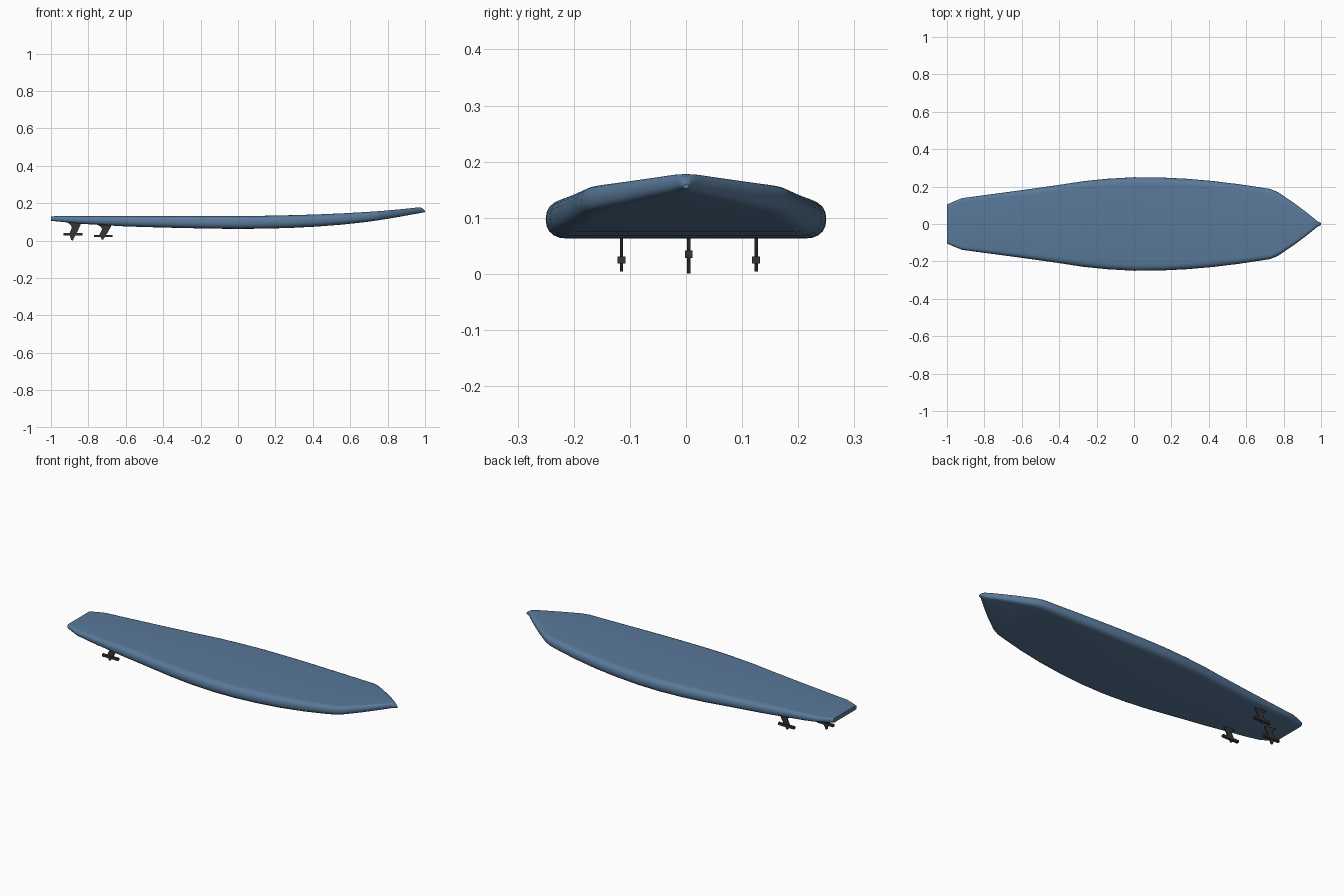
import bpy, bmesh, math
from mathutils import Vector

if "Cube" in bpy.data.objects:
    bpy.data.objects.remove(bpy.data.objects["Cube"])


def material(name, color):
    m = bpy.data.materials.new(name)
    m.diffuse_color = (*color, 1)
    m.use_nodes = True
    m.node_tree.nodes["Principled BSDF"].inputs["Base Color"].default_value = m.diffuse_color
    return m


def finish(name, bm, mat, angle=None):
    bmesh.ops.recalc_face_normals(bm, faces=bm.faces[:])
    me = bpy.data.meshes.new(name)
    bm.to_mesh(me)
    bm.free()
    ob = bpy.data.objects.new(name, me)
    bpy.context.collection.objects.link(ob)
    me.materials.append(mat)
    if angle:
        bpy.ops.object.select_all(action='DESELECT')
        ob.select_set(True)
        bpy.context.view_layer.objects.active = ob
        bpy.ops.object.shade_smooth_by_angle(angle=math.radians(angle))
    return ob


blue = material("board_blue", (0.10, 0.19, 0.32))
dark = material("fin_dark", (0.035, 0.035, 0.035))

# Board stations: x, half width, bottom z, top z
STATIONS = [
    (-1.0, .104, .106, .130), (-.96, .122, .102, .131), (-.92, .138, .098, .131),
    (-.84, .149, .090, .131), (-.6, .181, .076, .132), (-.4, .209, .070, .132),
    (-.27, .229, .067, .132), (-.14, .242, .064, .132), (0, .250, .063, .132),
    (.14, .249, .064, .133), (.28, .242, .068, .136), (.42, .230, .075, .140),
    (.56, .213, .086, .146), (.68, .195, .099, .153), (.73, .187, .106, .156),
    (.77, .170, .112, .159), (.85, .116, .125, .166), (.92, .064, .138, .173),
    (.955, .036, .144, .177), (.975, .019, .148, .178), (.99, .010, .151, .170),
    (1.0, .005, .152, .160),
]


# Flat deck and bottom with half-round rails
def section(x, w, zb, zt, n=10):
    h = (zt - zb) / 2
    r = min(h * 1.15, w)
    right = []
    for i in range(n + 1):
        a = -math.pi / 2 + math.pi * i / n
        c, s = math.cos(a), math.sin(a)
        y = w - r + r * abs(c) ** 0.85
        z = (zb + zt) / 2 + h * math.copysign(abs(s) ** 0.85, s)
        right.append(Vector((x, y, z)))
    return right + [Vector((x, -p.y, p.z)) for p in reversed(right)]


bm = bmesh.new()
rings = [[bm.verts.new(p) for p in section(*s)] for s in STATIONS]
for a, b in zip(rings, rings[1:]):
    for i in range(len(a)):
        j = (i + 1) % len(a)
        bm.faces.new((a[i], a[j], b[j], b[i]))
bm.faces.new(rings[0])
bm.faces.new(rings[-1])
finish("board", bm, blue, 40)


# Raked fin blade with a small horizontal foil bar
def fin(name, x, y, z_root, z_tip, z_bar):
    bm = bmesh.new()
    d = z_root - z_tip
    profile = [(-.045, z_root), (.032, z_root), (.026, z_root - .2 * d),
               (.012, z_root - .5 * d), (-.014, z_tip), (-.022, z_tip + .004),
               (-.032, z_tip + .36 * d), (-.018, z_root - .3 * d),
               (-.024, z_root - .16 * d)]
    face = bm.faces.new([bm.verts.new((x + px, y - .003, pz)) for px, pz in profile])
    ext = bmesh.ops.extrude_face_region(bm, geom=[face])
    bmesh.ops.translate(bm, vec=(0, .006, 0),
                        verts=[v for v in ext["geom"] if isinstance(v, bmesh.types.BMVert)])
    finish(name, bm, dark)

    bm = bmesh.new()
    bmesh.ops.create_cube(bm, size=1)
    bmesh.ops.scale(bm, vec=(.10, .014, .013), verts=bm.verts)
    bmesh.ops.translate(bm, vec=(x - .012, y, z_bar), verts=bm.verts)
    finish(name + "_bar", bm, dark)


fin("center_fin", -.870, .005, .099, .001, .035)
for side, y in (("left", -.115), ("right", .125)):
    fin(side + "_fin", -.708, y, .086, .004, .025)
